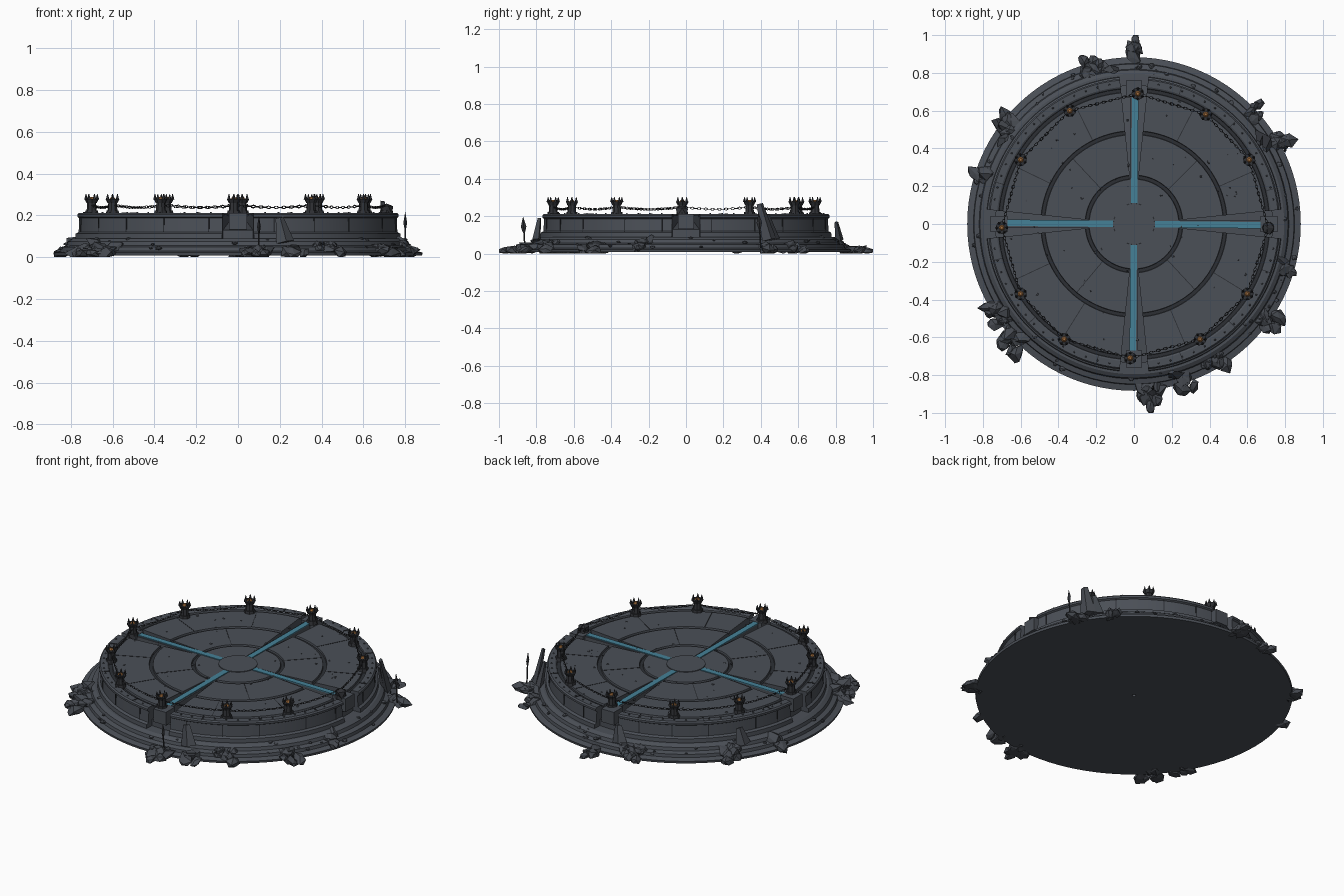
import bpy, bmesh, math, random
from math import sin, cos, pi, tau, atan2, asin, radians
from mathutils import Matrix, Vector

random.seed(7)
cube = bpy.data.objects.get("Cube")
if cube:
    bpy.data.objects.remove(cube, do_unlink=True)


def material(name, rgb):
    m = bpy.data.materials.new(name)
    m.use_nodes = True
    col = (*rgb, 1)
    m.diffuse_color = col
    bsdf = m.node_tree.nodes["Principled BSDF"]
    bsdf.inputs["Base Color"].default_value = col
    bsdf.inputs["Roughness"].default_value = 0.9
    return m


STONE = material("slate stone", (0.07, 0.079, 0.095))
DARK = material("dark seam", (0.025, 0.028, 0.034))
ROCK = material("rubble stone", (0.06, 0.067, 0.08))
IRON = material("iron", (0.03, 0.032, 0.037))
BLUE = material("blue inlay", (0.06, 0.22, 0.31))
GOLD = material("ember gold", (0.4, 0.17, 0.05))


def finish(name, bm, mats, smooth=False, rule=None):
    bmesh.ops.recalc_face_normals(bm, faces=bm.faces)
    if rule:
        for f in bm.faces:
            f.material_index = rule(f)
    me = bpy.data.meshes.new(name)
    bm.to_mesh(me)
    bm.free()
    for m in mats:
        me.materials.append(m)
    if smooth:
        me.shade_smooth()
        me.set_sharp_from_angle(angle=radians(25))
    ob = bpy.data.objects.new(name, me)
    bpy.context.collection.objects.link(ob)
    return ob


def revolve(bm, profile, n, a0=0, a1=tau, gap=None, mat=Matrix()):
    """Sweep a closed (r, z) profile round z; gap(r) trims both ends."""
    full = a1 - a0 > tau - 0.001
    rings = []
    for i in range(n if full else n + 1):
        ring = []
        for r, z in profile:
            off = asin(min(gap(r) / r, 0.9)) if gap else 0
            a = a0 + off + (a1 - a0 - 2 * off) * i / n
            ring.append(bm.verts.new(mat @ Vector((r * cos(a), r * sin(a), z))))
        rings.append(ring)
    k = len(profile)
    for i in range(n):
        p, q = rings[i], rings[(i + 1) % len(rings)]
        for j in range(k):
            bm.faces.new((p[j], p[(j + 1) % k], q[(j + 1) % k], q[j]))
    if not full:
        bm.faces.new(rings[0])
        bm.faces.new(rings[-1])


def box(bm, size, mat):
    bmesh.ops.create_cube(bm, size=1, matrix=mat @ Matrix.Diagonal((*size, 1)))


def polar(r, a, z):
    return Matrix.Translation((r * cos(a), r * sin(a), z)) @ Matrix.Rotation(a, 4, 'Z')


def cone(bm, r1, r2, z0, z1, n, mat):
    bmesh.ops.create_cone(bm, cap_ends=True, segments=n, radius1=r1, radius2=r2,
                          depth=z1 - z0, matrix=mat @ Matrix.Translation((0, 0, (z0 + z1) / 2)))


def rock(bm, mat, size, rough=0.25):
    new = bmesh.ops.create_icosphere(bm, subdivisions=1, radius=1)["verts"]
    for v in new:
        v.co *= 1 + random.uniform(-rough, rough)
        p = mat @ Vector([c * s for c, s in zip(v.co, size)])
        v.co = (max(-0.89, min(0.89, p.x)), max(-1, min(1, p.y)), max(0, p.z))


# Stepped round base
bm = bmesh.new()
revolve(bm, [(0.01, 0.008), (0.88, 0.008), (0.883, 0.022), (0.85, 0.03), (0.847, 0.048),
             (0.82, 0.056), (0.815, 0.075), (0.795, 0.088), (0.74, 0.09), (0.01, 0.09)], 96)
finish("stepped_base", bm, [STONE], True)

# Channel floor between the sectors, sloping down and outwards
bm = bmesh.new()
revolve(bm, [(0.01, 0.08), (0.735, 0.08), (0.735, 0.13), (0.3, 0.19), (0.01, 0.195)], 96)
finish("channel_floor", bm, [STONE], True)


# Four platform sectors with ring grooves on top
def channel(r):
    return 0.022 + 0.053 * max(0, (r - 0.25) / 0.52)


top = 0.207
profile = [(0.1, 0.08), (0.1, top)]
for r in (0.248, 0.483, 0.708):
    profile += [(r - 0.011, top), (r - 0.009, top - 0.01), (r + 0.009, top - 0.01), (r + 0.011, top)]
profile += [(0.728, 0.212), (0.765, 0.212), (0.772, 0.204), (0.772, 0.192), (0.762, 0.186),
            (0.766, 0.12), (0.78, 0.112), (0.783, 0.08)]
bm = bmesh.new()
for q in range(4):
    revolve(bm, profile, 28, q * pi / 2, (q + 1) * pi / 2, channel)


def groove(f):
    c = f.calc_center_median()
    return int(abs(c.z - top + 0.01) < 0.001 and c.xy.length < 0.72)


finish("platform_sectors", bm, [STONE, DARK], True, groove)

# Central disc
bm = bmesh.new()
cone(bm, 0.112, 0.108, 0.15, 0.211, 48, Matrix())
finish("central_disc", bm, [STONE], True)

# Beams in the channels with blue inlays on top
beams, inlays = bmesh.new(), bmesh.new()
for q in range(4):
    a = q * pi / 2
    box(beams, (0.59, 0.042, 0.08), polar(0.395, a, 0.165))
    box(beams, (0.09, 0.085, 0.08), polar(0.715, a, 0.172))
    box(inlays, (0.57, 0.034, 0.006), polar(0.395, a - 0.01, 0.207))
finish("channel_beams", beams, [STONE])
finish("blue_inlays", inlays, [BLUE])

# Thin seams: slab joints on the floor and block joints on the wall
bm = bmesh.new()
for q in range(4):
    for lo, hi, fracs in ((0.26, 0.47, (0.52,)), (0.495, 0.697, (0.3, 0.68)), (0.72, 0.765, (0.2, 0.5, 0.8))):
        for f in fracs:
            a = (q + f + random.uniform(-0.05, 0.05)) * pi / 2
            z = 0.213 if lo > 0.7 else top
            box(bm, (hi - lo, 0.004, 0.003), polar((lo + hi) / 2, a, z))
    for f in (0.14, 0.32, 0.5, 0.7, 0.88):
        a = (q + f + random.uniform(-0.03, 0.03)) * pi / 2
        box(bm, (0.006, 0.005, 0.07), polar(0.764, a, 0.152))
finish("block_seams", bm, [DARK])

# Rivets and scattered chips
bm = bmesh.new()
for i in range(72):
    a = tau * i / 72
    if abs((a + pi / 4) % (pi / 2) - pi / 4) > 0.12:
        cone(bm, 0.006, 0.003, 0.21, 0.217, 6, polar(0.748, a, 0))
for i in range(110):
    a, r = random.uniform(0, tau), random.choice((random.uniform(0.2, 0.7), random.uniform(0.79, 0.87)))
    z = top if r < 0.75 else 0.088 - (r - 0.79) * 0.7
    s = random.uniform(0.004, 0.009) * (1 if r < 0.75 else 2)
    rock(bm, polar(r, a, z), (s, s, s * 0.6))
finish("rivets_and_chips", bm, [ROCK])

# Crowned posts round the rim, each with a small ember bowl
spots = [(0.02, 0.69), (0.38, 0.58), (0.61, 0.34), (0.71, -0.02), (0.60, -0.37), (0.35, -0.61),
         (-0.02, -0.71), (-0.37, -0.61), (-0.60, -0.37), (-0.70, -0.02), (-0.60, 0.34), (-0.34, 0.60)]
broken = 3
posts, embers = bmesh.new(), bmesh.new()
for i, (x, y) in enumerate(spots):
    m = polar(math.hypot(x, y), atan2(y, x), 0)
    cone(posts, 0.034, 0.03, 0.2, 0.222, 8, m)
    if i == broken:
        rock(posts, m @ Matrix.Translation((0, 0, 0.225)), (0.03, 0.035, 0.035))
        continue
    cone(posts, 0.024, 0.021, 0.222, 0.258, 8, m)
    cone(posts, 0.024, 0.034, 0.258, 0.278, 8, m)
    for j in range(6):
        cone(posts, 0.009, 0.001, 0.276, 0.303, 4, m @ polar(0.027, tau * j / 6, 0))
    cone(embers, 0.016, 0.007, 0.277, 0.288, 8, m)
finish("rim_posts", posts, [IRON])
finish("post_embers", embers, [GOLD])

# Chains of links sagging between neighbouring posts
bm = bmesh.new()
wire = [(0.0095, 0), (0.0075, 0.002), (0.0055, 0), (0.0075, -0.002)]
for i, (x, y) in enumerate(spots):
    a, b = Vector((x, y, 0.25)), Vector((*spots[(i + 1) % len(spots)], 0.25))
    d = b - a
    count = round(d.length / 0.019)
    for k in range(1, count):
        t = k / count
        p = a + d * t - Vector((0, 0, 0.05 * t * (1 - t)))
        m = (Matrix.Translation(p) @ Matrix.Rotation(atan2(d.y, d.x), 4, 'Z')
             @ Matrix.Rotation(pi / 2 * (k % 2), 4, 'X') @ Matrix.Diagonal((1.4, 0.8, 1, 1)))
        revolve(bm, wire, 8, mat=m)
finish("rim_chains", bm, [IRON])

# Rubble clusters round the foot: angle, radius, spread, count
clusters = [(90, 0.94, 0.02, 5), (104, 0.89, 0.07, 8), (43, 0.9, 0.05, 6), (32, 0.91, 0.07, 8),
            (143, 0.88, 0.09, 10), (162, 0.87, 0.05, 5), (213, 0.89, 0.07, 9), (225, 0.92, 0.06, 8),
            (275, 0.92, 0.06, 10), (288, 0.93, 0.04, 6), (300, 0.89, 0.08, 9), (325, 0.91, 0.06, 9),
            (345, 0.87, 0.05, 5)]
bm = bmesh.new()
for deg, r, spread, count in clusters:
    for k in range(count):
        a = radians(deg) + random.uniform(-spread, spread)
        rr = r + random.uniform(-0.08, 0.02)
        s = random.uniform(0.022, 0.042)
        tilt = Matrix.Rotation(random.uniform(-0.5, 0.5), 4, 'Y') @ Matrix.Rotation(random.uniform(-0.6, 0.6), 4, 'Z')
        rock(bm, polar(rr, a, 0.015 + max(0, 0.9 - rr) * 0.5) @ tilt, (s * 1.4, s, s * 0.8), 0.35)
for deg, r in ((89.5, 0.97), (275, 0.97)):
    rock(bm, polar(r, radians(deg), 0.015), (0.055, 0.025, 0.02), 0.15)
finish("foot_rubble", bm, [ROCK])

# Broken slabs leaning on the wall
bm = bmesh.new()
for deg, r, h in ((31, 0.815, 0.2), (34, 0.8, 0.14), (98, 0.82, 0.1), (285, 0.82, 0.12), (147, 0.82, 0.1)):
    m = polar(r, radians(deg), 0.07 + h / 2) @ Matrix.Rotation(-0.2, 4, 'Y') @ Matrix.Rotation(0.18, 4, 'X')
    bmesh.ops.create_cone(bm, cap_ends=True, segments=4, radius1=0.045, radius2=0.02, depth=h,
                          matrix=m @ Matrix.Diagonal((0.5, 1, 1, 1)))
finish("leaning_slabs", bm, [ROCK])

# Spears planted in the base steps
bm = bmesh.new()
for x, y, z in ((0.8, 0.4, 0.03), (0.1, -0.86, 0.01)):
    m = Matrix.Translation((x, y, z)) @ Matrix.Rotation(0.06, 4, 'X')
    cone(bm, 0.004, 0.004, 0, 0.12, 6, m)
    blade = m @ Matrix.Diagonal((0.6, 1, 1, 1))
    cone(bm, 0.005, 0.015, 0.1, 0.135, 4, blade)
    cone(bm, 0.015, 0.001, 0.135, 0.185, 4, blade)
finish("planted_spears", bm, [IRON])
